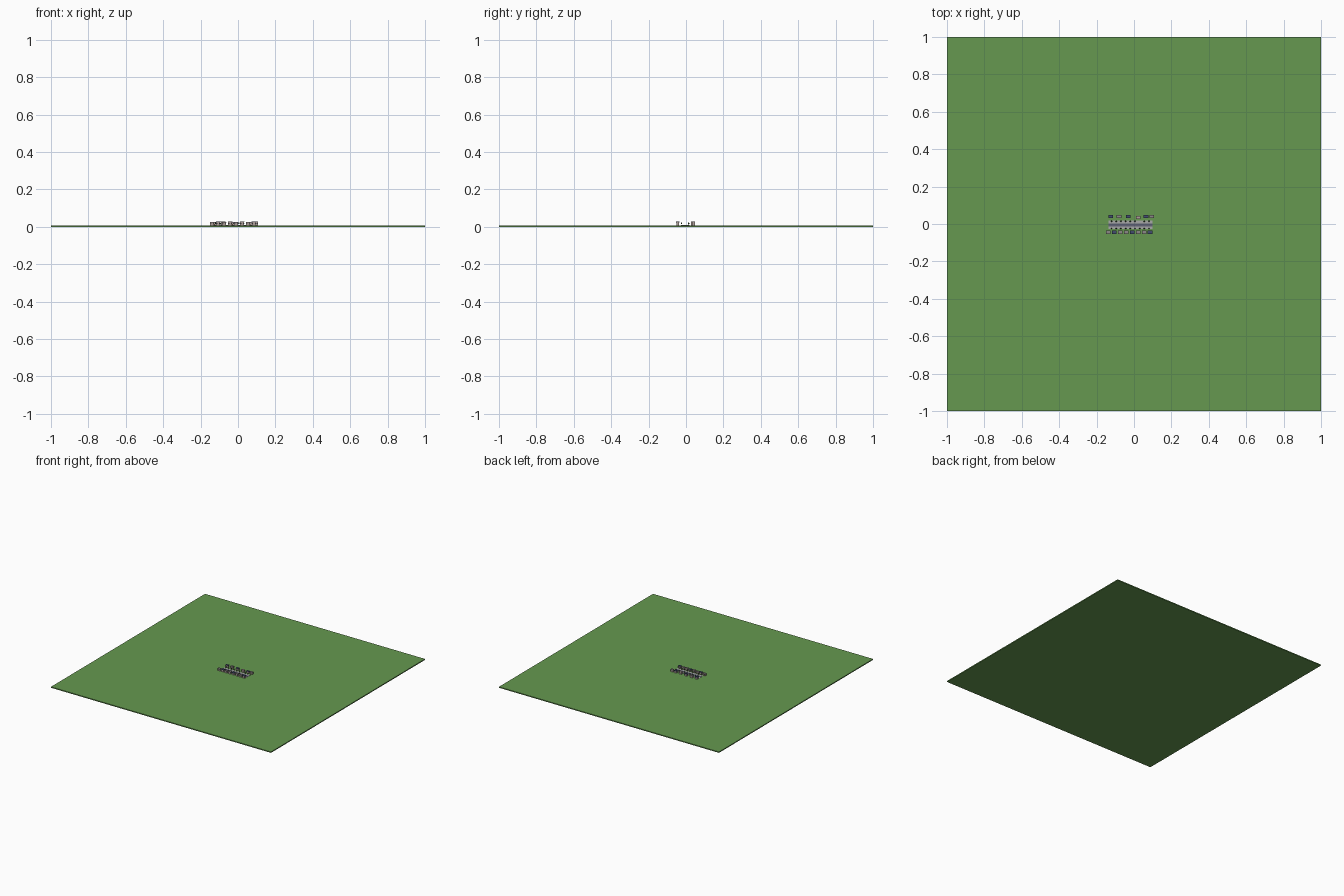
import bpy

cube = bpy.data.objects.get("Cube")
if cube:
    bpy.data.objects.remove(cube, do_unlink=True)


def srgb(v):
    v /= 255
    return v / 12.92 if v <= 0.04045 else ((v + 0.055) / 1.055) ** 2.4


def material(name, r, g, b):
    m = bpy.data.materials.new(name)
    m.use_nodes = True
    c = (srgb(r), srgb(g), srgb(b), 1)
    m.diffuse_color = c
    m.node_tree.nodes["Principled BSDF"].inputs["Base Color"].default_value = c
    return m


grass = material("grass green", 102, 153, 80)
leaf = material("leaf green", 66, 108, 56)
paving = material("paving grey", 168, 168, 168)
asphalt = material("asphalt blue grey", 98, 100, 118)
wall = material("wall pinkish grey", 176, 160, 156)
slate = material("slate blue", 66, 76, 112)
stone = material("roof grey", 140, 138, 136)
glass = material("window dark", 48, 52, 62)
wood = material("wood brown", 92, 70, 54)

GROUND = 0.008


def box(name, x, y, z, sx, sy, sz, mat):
    """Box standing on height z."""
    bpy.ops.mesh.primitive_cube_add(size=1, location=(x, y, z + sz / 2))
    ob = bpy.context.object
    ob.name = name
    ob.scale = (sx, sy, sz)
    ob.data.materials.append(mat)
    return ob


def house(name, x, y, front, roof, height):
    """Walls, overhanging roof slab, and a door and windows on the street side."""
    w, d = 0.022, 0.014
    box(name + "_walls", x, y, GROUND, w, d, height, wall)
    box(name + "_roof", x, y, GROUND + height, w + 0.003, d + 0.003, 0.003, roof)
    for side in (front, -front):
        fy = y + side * d / 2
        for dx in (-0.0065, 0.0065):
            box(name + "_window", x + dx, fy, GROUND + height * 0.45, 0.004, 0.0008, 0.004, glass)
    box(name + "_door", x, y + front * d / 2, GROUND, 0.004, 0.0008, 0.008, wood)


def tree(x, y):
    bpy.ops.mesh.primitive_cylinder_add(vertices=6, radius=0.001, depth=0.007,
                                        location=(x, y, GROUND + 0.0035))
    bpy.context.object.name = "tree_trunk"
    bpy.context.object.data.materials.append(wood)
    bpy.ops.mesh.primitive_ico_sphere_add(subdivisions=1, radius=0.0045,
                                          location=(x, y, GROUND + 0.0105))
    bpy.context.object.name = "tree_crown"
    bpy.context.object.data.materials.append(leaf)


# Ground slab
box("ground", 0, 0, 0, 2, 2, GROUND, grass)

# Street: pavement with a road strip and centre dashes
box("pavement", -0.018, -0.005, GROUND, 0.235, 0.046, 0.001, paving)
box("road", -0.018, -0.005, GROUND + 0.001, 0.235, 0.018, 0.0006, asphalt)
for i in range(10):
    box("road_dash", -0.125 + i * 0.0238, -0.005, GROUND + 0.0016, 0.01, 0.0015, 0.0003, paving)

# Back row of houses
for i, (x, y, roof) in enumerate([(-0.125, 0.04, slate), (-0.08, 0.04, stone),
                                  (-0.03, 0.04, slate), (0.022, 0.035, wall),
                                  (0.064, 0.04, slate), (0.095, 0.04, stone)]):
    house("back_house", x, y, -1, roof, 0.017 if i % 2 else 0.015)

# Front row of houses
for i in range(8):
    house("front_house", -0.138 + i * 0.032, -0.044, 1,
          slate if i in (1, 4, 7) else stone, 0.017 if i % 2 else 0.015)

# Trees along both pavements
for i in range(9):
    x = -0.12 + i * 0.025
    if abs(x - 0.03) > 0.012:
        tree(x, 0.014)
    tree(x, -0.024)
